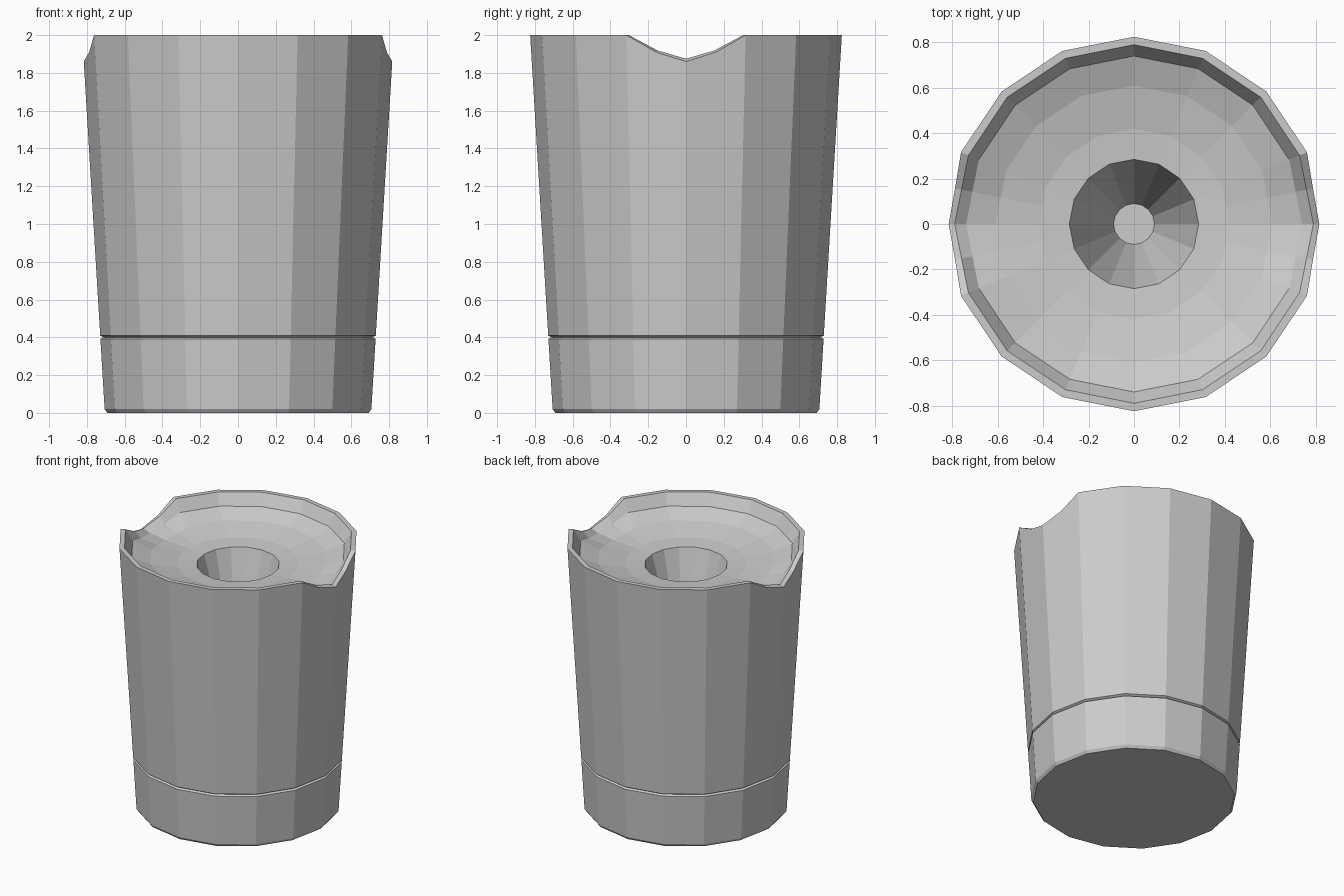
import bpy, bmesh, math

if "Cube" in bpy.data.objects:
    bpy.data.objects.remove(bpy.data.objects["Cube"])

SIDES = 16
STEP = 2 * math.pi / SIDES

# Columns: (angle, chord shrink, notch amount); extra columns split the sides next to the two notches at +x and -x
columns = []
for i in range(SIDES):
    a = i * STEP
    columns.append((a, 1.0, 1.0 if i % 8 == 0 else 0.0))
    if i % 8 in (0, 7):
        columns.append((a + STEP / 2, math.cos(STEP / 2), 0.65))


def outer_radius(z):
    return 0.705 + 0.06 * z


# Profile from the bottom rim, up the outside, over the lip, down the bowl into the hole
# (radius or None for the tapered outside, height, notch depth)
profile = [
    (0.692, 0.0, 0), (None, 0.02, 0), (None, 0.392, 0),
    (0.712, 0.4, 0), (None, 0.41, 0),
    (None, 2.0, 0.14), (0.79, 2.0, 0.125),
    (0.74, 1.915, 0.06), (0.61, 1.865, 0.03),
    (0.42, 1.825, 0), (0.285, 1.815, 0), (0.09, 1.15, 0),
]

bm = bmesh.new()
rings = []
for radius, height, depth in profile:
    ring = []
    for a, shrink, notch in columns:
        z = height - depth * notch
        r = (outer_radius(z) if radius is None else radius) * shrink
        ring.append(bm.verts.new((r * math.cos(a), r * math.sin(a), z)))
    rings.append(ring)

n = len(columns)
for lower, upper in zip(rings, rings[1:]):
    for i in range(n):
        j = (i + 1) % n
        bm.faces.new((lower[i], lower[j], upper[j], upper[i]))

# Flat underside and floor of the hole
bm.faces.new(list(reversed(rings[0])))
bm.faces.new(rings[-1])

mesh = bpy.data.meshes.new("notched_cup")
bm.to_mesh(mesh)
bm.free()
cup = bpy.data.objects.new("notched_cup", mesh)
bpy.context.collection.objects.link(cup)
